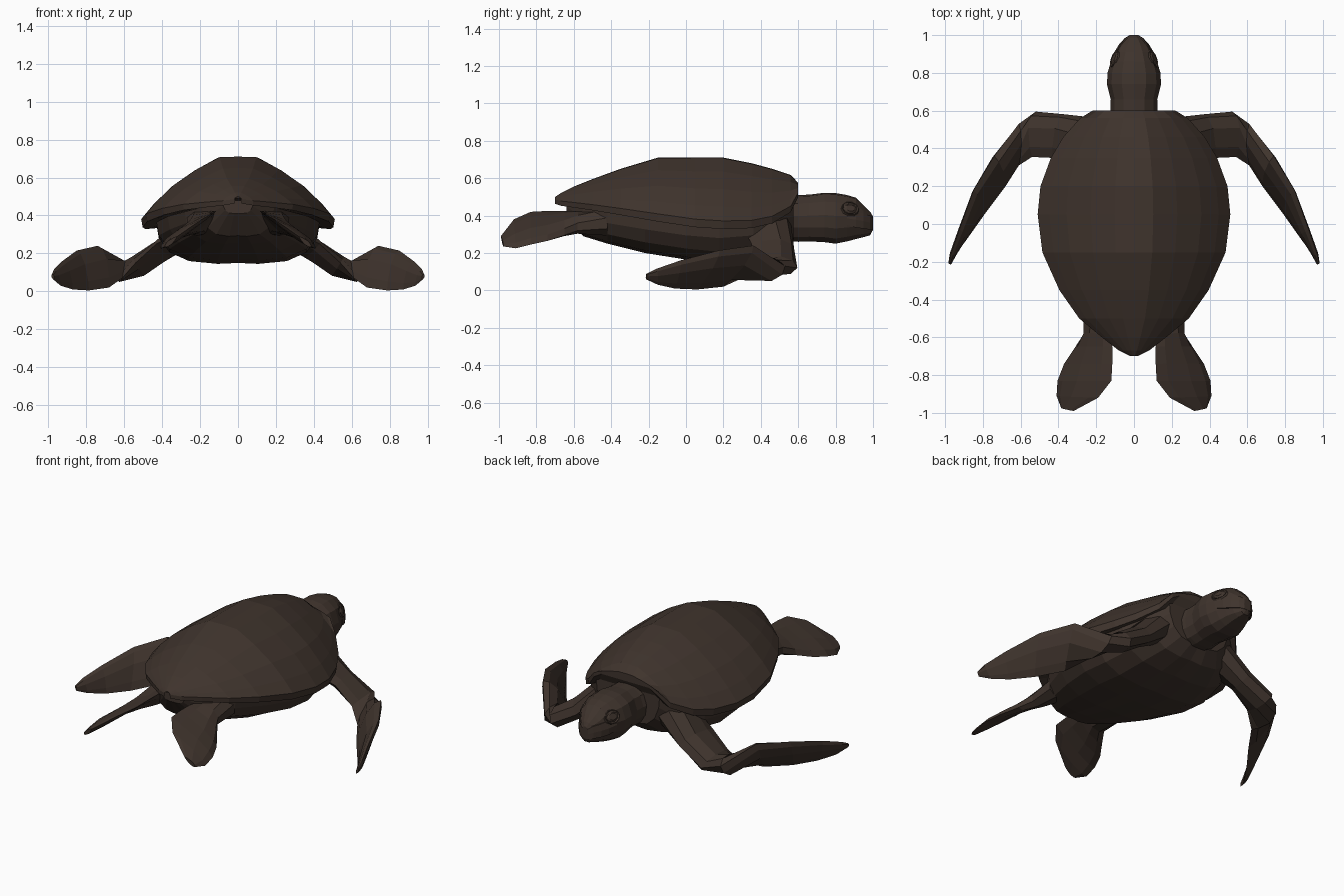
import bpy, bmesh, math
from mathutils import Vector

skin = bpy.data.materials.new("dark_brown")
skin.diffuse_color = (0.05, 0.034, 0.026, 1)


def finish(name, bm, mirror=False):
    bmesh.ops.remove_doubles(bm, verts=bm.verts[:], dist=0.0005)
    bmesh.ops.recalc_face_normals(bm, faces=bm.faces[:])
    me = bpy.data.meshes.new(name)
    bm.to_mesh(me)
    bm.free()
    me.materials.append(skin)
    ob = bpy.data.objects.new(name, me)
    bpy.context.collection.objects.link(ob)
    if mirror:
        mod = ob.modifiers.new("Mirror", 'MIRROR')
        mod.use_axis[0] = True
        mod.use_mirror_merge = False
    return ob


def loft(name, rings, mirror=False):
    """Skin a list of closed rings and cap both ends."""
    bm = bmesh.new()
    vs = [[bm.verts.new(p) for p in r] for r in rings]
    n = len(rings[0])
    for a, b in zip(vs, vs[1:]):
        for i in range(n):
            j = (i + 1) % n
            bm.faces.new((a[i], a[j], b[j], b[i]))
    bm.faces.new(vs[0])
    bm.faces.new(vs[-1][::-1])
    return finish(name, bm, mirror)


def sym_ring(y, half):
    """Half outline from top centre to bottom centre, mirrored in x."""
    return [(x, y, z) for x, z in half] + [(-x, y, z) for x, z in half[-2:0:-1]]


# Shell: y, half width, rim height, ridge height
shell = [(-0.70, 0.02, 0.485, 0.50), (-0.67, 0.08, 0.475, 0.52), (-0.60, 0.17, 0.465, 0.555),
         (-0.50, 0.29, 0.45, 0.595), (-0.35, 0.395, 0.425, 0.65), (-0.15, 0.485, 0.39, 0.71),
         (0.05, 0.51, 0.36, 0.71), (0.20, 0.495, 0.35, 0.71), (0.35, 0.44, 0.355, 0.68),
         (0.46, 0.375, 0.38, 0.65), (0.56, 0.285, 0.44, 0.617), (0.60, 0.22, 0.52, 0.575)]
dome = [(0, 1), (0.2, 0.99), (0.45, 0.79), (0.7, 0.53), (0.88, 0.27), (1, 0.06)]
rings = []
for y, w, r, t in shell:
    half = [(w * u, r + (t - r) * v) for u, v in dome]
    half += [(w * 0.985, r - 0.022), (w * 0.9, r - 0.012), (w * 0.75, r + 0.008), (0, r + 0.008)]
    rings.append(sym_ring(y, half))
loft("shell", rings)

# Body and belly: y, half width, bottom, top
body = [(-0.64, 0.08, 0.41, 0.48), (-0.55, 0.19, 0.29, 0.47), (-0.42, 0.28, 0.25, 0.45),
        (-0.22, 0.37, 0.20, 0.43), (0.0, 0.43, 0.165, 0.40), (0.18, 0.43, 0.145, 0.39),
        (0.36, 0.39, 0.165, 0.40), (0.50, 0.31, 0.205, 0.45), (0.575, 0.22, 0.27, 0.52)]
flank = [(0, 1), (0.7, 1), (1, 0.85), (0.97, 0.55), (0.84, 0.25), (0.6, 0.06), (0.25, 0), (0, 0.02)]
loft("body", [sym_ring(y, [(w * u, b + (t - b) * v) for u, v in flank]) for y, w, b, t in body])

# Neck and head: y, half width, bottom, top
head = [(0.48, 0.15, 0.27, 0.50), (0.60, 0.125, 0.26, 0.51), (0.66, 0.123, 0.262, 0.512),
        (0.74, 0.143, 0.258, 0.522), (0.80, 0.14, 0.25, 0.52), (0.86, 0.122, 0.262, 0.51),
        (0.91, 0.1, 0.275, 0.495), (0.95, 0.075, 0.285, 0.455), (0.985, 0.042, 0.295, 0.42),
        (1.0, 0.018, 0.325, 0.395)]
skull = [(0, 1), (0.45, 0.97), (0.83, 0.82), (1, 0.55), (0.93, 0.3), (0.7, 0.1), (0.35, 0), (0, 0)]
loft("head", [sym_ring(y, [(w * u, b + (t - b) * v) for u, v in skull]) for y, w, b, t in head])

# Upper beak, slightly proud of the jaw
beak = [(0.86, 0.124, 0.35, 0.42), (0.91, 0.104, 0.335, 0.42), (0.95, 0.08, 0.33, 0.41),
        (0.985, 0.048, 0.325, 0.40), (1.0, 0.022, 0.32, 0.385)]
loft("beak", [sym_ring(y, [(0, t), (w * 0.9, t), (w, (b + t) / 2), (w * 0.97, b), (0, b)])
              for y, w, b, t in beak])

# Eyes with a raised lid around each
out = Vector((0.85, 0.35, 0.4)).normalized()
side = out.cross(Vector((0, 0, 1))).normalized()
up = side.cross(out)
centre = Vector((0.097, 0.875, 0.435))


def eye_ring(radius, push):
    return [centre + out * push + side * math.cos(a) * radius * 1.1 + up * math.sin(a) * radius * 0.9
            for a in (math.tau * i / 10 for i in range(10))]


loft("eyes", [eye_ring(0.036, -0.02), eye_ring(0.034, 0.006), eye_ring(0.022, 0.014)], True)
loft("eyelids", [eye_ring(0.052, -0.03), eye_ring(0.05, -0.002), eye_ring(0.043, 0.01),
                 eye_ring(0.035, 0.004), eye_ring(0.03, -0.02)], True)


def flipper(name, sections):
    """Blade lofted through (leading point, trailing point, thickness)."""
    mids = [(Vector(a) + Vector(b)) / 2 for a, b, t in sections]
    rings = []
    for i, (a, b, t) in enumerate(sections):
        a, b = Vector(a), Vector(b)
        span = mids[min(i + 1, len(mids) - 1)] - mids[max(i - 1, 0)]
        n = (b - a).cross(span).normalized() * t / 2
        rings.append([a, a.lerp(b, 0.12) + n * 0.7, a.lerp(b, 0.4) + n, a.lerp(b, 0.8) + n * 0.5, b,
                      a.lerp(b, 0.8) - n * 0.5, a.lerp(b, 0.4) - n, a.lerp(b, 0.12) - n * 0.7])
    loft(name, rings, True)


flipper("front_flippers", [
    ((0.18, 0.56, 0.37), (0.26, 0.30, 0.34), 0.18),
    ((0.36, 0.58, 0.21), (0.43, 0.35, 0.25), 0.12),
    ((0.52, 0.595, 0.12), (0.54, 0.355, 0.15), 0.12),
    ((0.61, 0.53, 0.13), (0.61, 0.31, 0.07), 0.12),
    ((0.74, 0.36, 0.24), (0.68, 0.20, 0.02), 0.07),
    ((0.85, 0.18, 0.215), (0.785, 0.06, 0.005), 0.05),
    ((0.925, -0.03, 0.16), (0.87, -0.06, 0.01), 0.04),
    ((0.97, -0.16, 0.115), (0.935, -0.15, 0.03), 0.03),
    ((0.98, -0.21, 0.09), (0.97, -0.215, 0.06), 0.015)])

flipper("rear_flippers", [
    ((0.27, -0.42, 0.33), (0.08, -0.42, 0.42), 0.15),
    ((0.265, -0.58, 0.32), (0.12, -0.58, 0.42), 0.10),
    ((0.31, -0.65, 0.295), (0.115, -0.65, 0.425), 0.07),
    ((0.37, -0.74, 0.265), (0.115, -0.74, 0.425), 0.05),
    ((0.405, -0.83, 0.245), (0.12, -0.83, 0.42), 0.045),
    ((0.41, -0.91, 0.225), (0.19, -0.92, 0.38), 0.04),
    ((0.385, -0.975, 0.235), (0.32, -0.99, 0.29), 0.025)])
